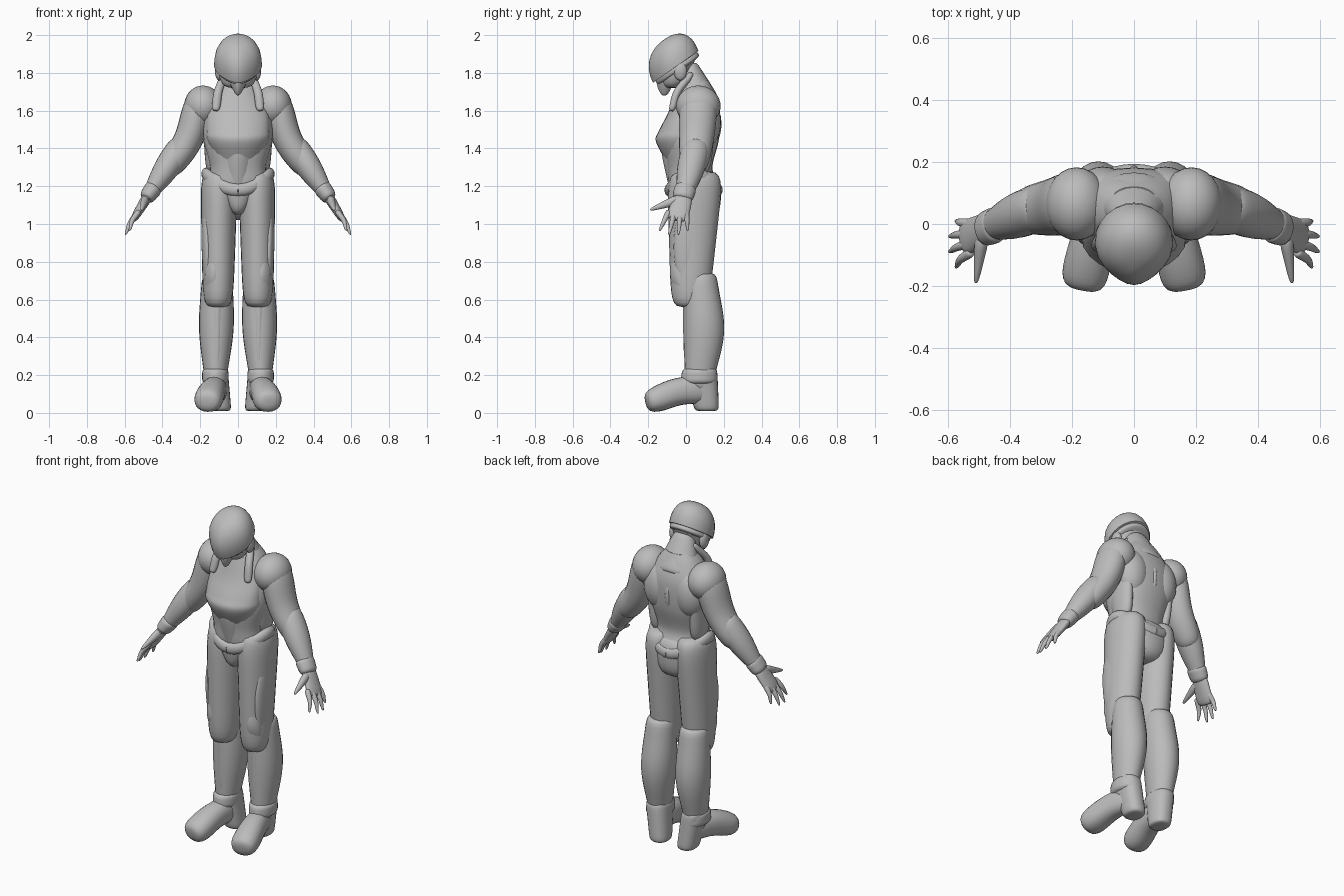
import bpy, bmesh, math
from mathutils import Vector

cube = bpy.data.objects.get("Cube")
if cube:
    bpy.data.objects.remove(cube, do_unlink=True)

shade = (.5, .5, .5, 1)
grey = bpy.data.materials.new("plain grey")
grey.use_nodes = True
grey.diffuse_color = shade
grey.node_tree.nodes["Principled BSDF"].inputs["Base Color"].default_value = shade

X, Y, Z = Vector((1, 0, 0)), Vector((0, 1, 0)), Vector((0, 0, 1))
SEGMENTS, STEPS = 24, 18


def finish(name, bm, mirror):
    bmesh.ops.recalc_face_normals(bm, faces=bm.faces)
    mesh = bpy.data.meshes.new(name)
    bm.to_mesh(mesh)
    bm.free()
    mesh.materials.append(grey)
    body_part = bpy.data.objects.new(name, mesh)
    bpy.context.collection.objects.link(body_part)
    if mirror:
        body_part.modifiers.new("mirror", 'MIRROR').use_mirror_merge = False
    bpy.ops.object.select_all(action='DESELECT')
    body_part.select_set(True)
    bpy.context.view_layer.objects.active = body_part
    bpy.ops.object.shade_smooth_by_angle(angle=math.radians(50))


def skin(name, sections, ref=X, axis=None, mirror=False, power=1, pinch=0):
    """Skin ovals, each a centre, a radius along ref and a radius across it."""
    bm = bmesh.new()
    loops = []
    last = len(sections) - 1
    for i, (centre, wide, deep) in enumerate(sections):
        ahead, behind = sections[min(i + 1, last)][0], sections[max(i - 1, 0)][0]
        normal = axis or (ahead - behind).normalized()
        u = (ref - normal * ref.dot(normal)).normalized()
        v = normal.cross(u)
        loop = []
        for k in range(SEGMENTS):
            angle = math.tau * k / SEGMENTS
            c, s = math.cos(angle), math.sin(angle)
            across = math.copysign(abs(c) ** power, c) * (1 - pinch * min(s, 0) ** 2)
            along_v = math.copysign(abs(s) ** power, s)
            loop.append(bm.verts.new(centre + u * across * wide + v * along_v * deep))
        loops.append(loop)
    for low, high in zip(loops, loops[1:]):
        for k in range(SEGMENTS):
            bm.faces.new((low[k - 1], low[k], high[k], high[k - 1]))
    bm.faces.new(loops[0])
    bm.faces.new(loops[-1])
    finish(name, bm, mirror)


def muscle(name, start, end, size, end_size, belly=0, bow=(0, 0, 0), blunt=4, cut=0, **style):
    """Round-ended limb: tapers from size to end_size, swells and bows midway."""
    start, end, bow = Vector(start), Vector(end), Vector(bow)
    sections = []
    for i in range(STEPS + 1):
        t = (1 - math.cos(math.pi * (i + .2) / (STEPS + .4))) / 2
        t = cut + (1 - cut) * t
        swell = math.sin(math.pi * t) ** 2
        ends = (1 - abs(2 * t - 1) ** blunt) ** (1 / blunt)
        wide, deep = Vector(size).lerp(Vector(end_size), t) * (1 + belly * swell) * ends
        sections.append((start.lerp(end, t) + bow * swell, wide, deep))
    skin(name, sections, **style)


def stack(name, levels, **style):
    """Body shell from a few levels (z, y, width, depth), eased in between."""
    sections = []
    points = [Vector(p) for p in levels]
    points = [points[0]] + points + [points[-1]]
    for a, b, c, d in zip(points, points[1:], points[2:], points[3:]):
        for i in range(STEPS // 3 + 1):
            t = i * 3 / STEPS
            p = b + (c - a) * t / 2 + (a - b * 2.5 + c * 2 - d / 2) * t ** 2 \
                + (b * 3 - a - c * 3 + d) * t ** 3 / 2
            if i or not sections:
                sections.append((Vector((0, p[1], p[0])), p[2], p[3]))
    skin(name, sections, axis=Z, **style)


def ball(name, centre, size, mirror=False):
    bm = bmesh.new()
    bmesh.ops.create_uvsphere(bm, u_segments=SEGMENTS, v_segments=STEPS, radius=1)
    bmesh.ops.scale(bm, vec=size, verts=bm.verts)
    bmesh.ops.translate(bm, vec=centre, verts=bm.verts)
    finish(name, bm, mirror)


# Torso: body shell, chest armour, abdomen, back and collar
stack("torso", [(1.1, .05, .13, .1), (1.2, .04, .16, .13), (1.3, .02, .15, .12),
                (1.45, .03, .185, .145), (1.6, .05, .18, .13), (1.7, .05, .13, .1), (1.76, .05, .08, .07)],
      power=.85)
stack("chest_plate", [(1.34, -.03, .11, .08), (1.44, -.03, .165, .13), (1.5, -.03, .17, .11),
                      (1.6, 0, .16, .09), (1.72, .02, .1, .07)], power=.8, pinch=.25)
muscle("abdomen", (0, 0, 1.1), (0, 0, 1.46), (.07, .07), (.14, .15), axis=Z, pinch=.25)
muscle("collar", (0, .08, 1.62), (0, .01, 1.84), (.14, .11), (.06, .05),
       axis=Vector((0, -.4, .9)), blunt=8)
muscle("spine_ridge", (0, .02, 1.8), (0, .13, 1.33), (.02, .03), (.02, .03), bow=(0, .08, 0))
muscle("neck_strap", (.07, .03, 1.8), (.12, -.08, 1.6), (.02, .02), (.025, .02),
       bow=(.01, -.02, 0), mirror=True)
muscle("side_muscle", (.13, .06, 1.26), (.15, .06, 1.6), (.04, .07), (.04, .1), axis=Z, mirror=True)
ball("shoulder_blade", (.1, .1, 1.54), (.095, .085, .14), mirror=True)

# Hips: belt swept round the waist, front guard and seat
belt = []
for i in range(STEPS + 1):
    turn = math.pi * i / STEPS
    side = math.sin(turn)
    belt.append((Vector((.17 * side, .04 - .13 * math.cos(turn), 1.18 + .085 * side ** 2)), .033, .024))
skin("hip_belt", belt, ref=Z, mirror=True)
muscle("front_guard", (0, -.02, 1.05), (0, -.03, 1.22), (.04, .06), (.11, .08), blunt=3, axis=Z)
muscle("seat", (0, .08, 1.02), (0, .06, 1.27), (.12, .1), (.2, .13), blunt=3, axis=Z)

# Legs: thigh and calf under knee and shin armour
muscle("thigh", (.1, .05, 1.28), (.106, .02, .56), (.1, .15), (.08, .1), blunt=6, axis=Z, mirror=True)
muscle("calf", (.11, .08, .74), (.12, .07, .12), (.085, .09), (.055, .075), belly=.3,
       bow=(0, .02, 0), blunt=8, axis=Z, mirror=True)
muscle("knee_guard", (.12, .03, .54), (.13, -.03, .88), (.05, .04), (.04, .05), belly=.15,
       bow=(0, -.03, 0), blunt=3, axis=Z, mirror=True, pinch=.3)
muscle("shin_ridge", (.11, .03, .22), (.11, .02, .66), (.03, .04), (.05, .04), axis=Z,
       mirror=True, pinch=.4)
muscle("thigh_panel", (.155, 0, .64), (.17, .02, 1.1), (.03, .06), (.03, .09), blunt=2,
       axis=Z, mirror=True)

# Boots: cuff, heel block and long toe turned outwards
muscle("boot_cuff", (.12, .07, .15), (.12, .07, .24), (.07, .1), (.07, .09), axis=Z, mirror=True)
muscle("boot_heel", (.09, .11, .01), (.12, .08, .24), (.055, .065), (.065, .085), blunt=9,
       axis=Z, mirror=True, power=.85)
muscle("boot_toe", (.1, .13, .13), (.167, -.21, .055), (.05, .075), (.085, .07), bow=(0, 0, .02),
       mirror=True, power=.9)

# Arms: shoulder cap, upper arm, forearm and cuff
ball("shoulder", (.185, .065, 1.625), (.1, .118, .108), mirror=True)
muscle("upper_arm", (.19, .07, 1.68), (.37, .04, 1.27), (.11, .085), (.075, .07),
       bow=(-.02, 0, -.02), ref=Y, mirror=True)
muscle("forearm", (.29, .06, 1.43), (.5, -.02, 1.11), (.08, .075), (.035, .03), belly=.2,
       ref=Y, mirror=True, blunt=5)
muscle("wrist_cuff", (.44, 0, 1.2), (.49, -.02, 1.13), (.06, .05), (.055, .04), ref=Y, mirror=True)

# Hands: palm, thumb and four fanned fingers
muscle("palm", (.47, -.01, 1.16), (.555, -.05, 1.02), (.05, .03), (.06, .02), ref=Y, mirror=True)
muscle("thumb", (.49, -.04, 1.13), (.51, -.19, 1.075), (.025, .03), (.008, .008), mirror=True)
for i in range(4):
    arch = math.sin(math.pi * (i + .5) / 4)
    muscle(f"finger_{i + 1}", (.525, -.03 * i, 1.07), (.56 + .04 * arch, .01 - .05 * i, .98 - .04 * arch),
           (.018, .018), (.007, .007), bow=(.01, 0, 0), ref=Y, mirror=True)

# Head: tilted helmet dome and rim band over a narrow face with a pointed mask
tilt = math.radians(35)
along, up = Vector((0, math.cos(tilt), math.sin(tilt))), Vector((0, -math.sin(tilt), math.cos(tilt)))
rim = Vector((0, -.06, 1.845))
crown = up * .14 + along * .03
muscle("helmet", rim - crown, rim + crown, (.126, .147), (.126, .147), blunt=2.3, cut=.45,
       axis=up, pinch=.3)
muscle("helmet_band", rim - up * .045, rim - up * .005, (.115, .135), (.115, .135), axis=up, pinch=.35)
muscle("head", (0, -.07, 1.72), (0, -.03, 1.94), (.09, .07), (.125, .1), axis=Z, pinch=.3)
muscle("face_mask", (0, -.115, 1.68), (0, -.11, 1.84), (.02, .03), (.075, .06), blunt=2.5,
       axis=Z, pinch=.5)
ball("ear_guard", (.1, -.03, 1.81), (.022, .035, .05), mirror=True)
